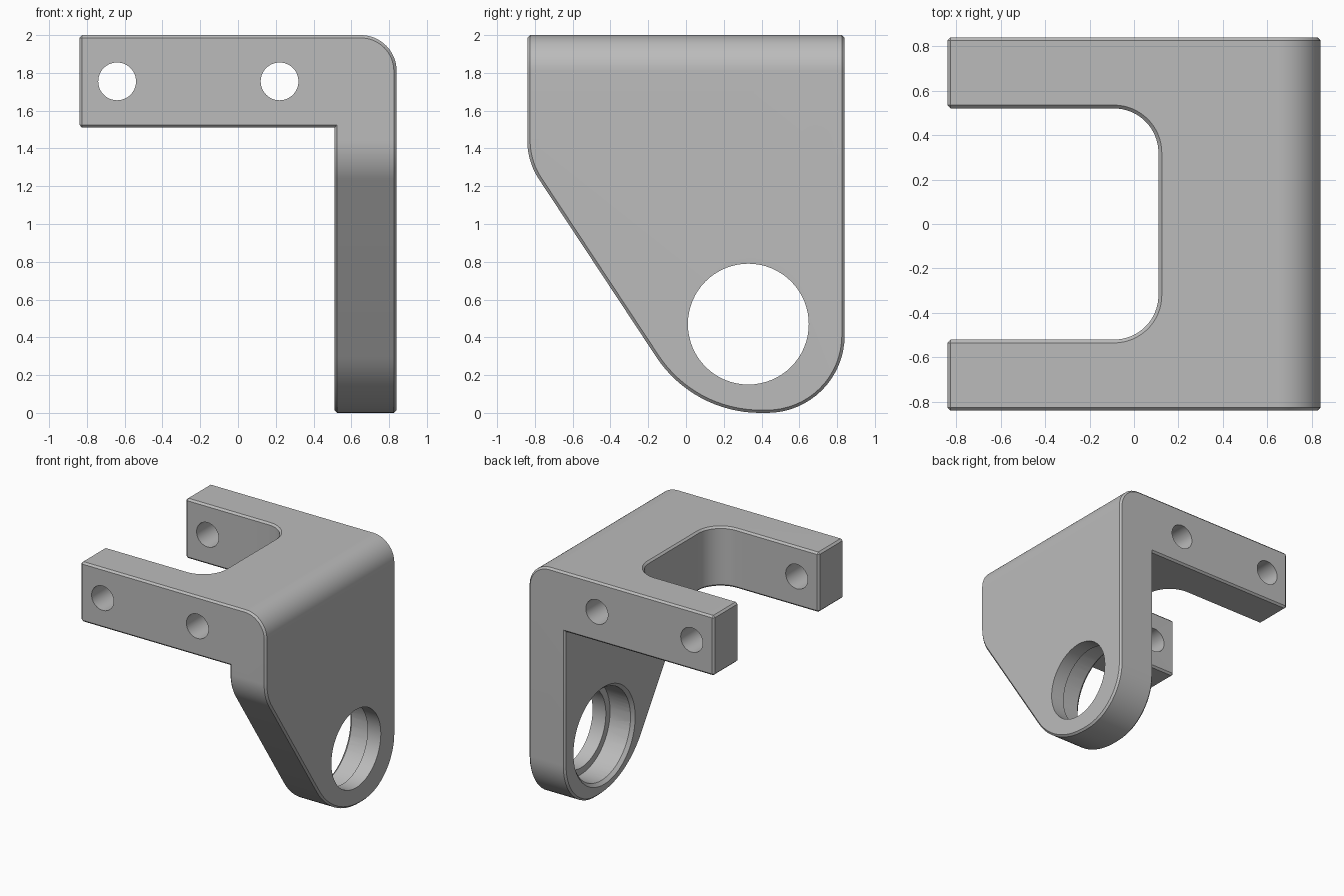
import bpy, bmesh, math
from mathutils import Vector, Matrix

if "Cube" in bpy.data.objects:
    bpy.data.objects.remove(bpy.data.objects["Cube"], do_unlink=True)

grey = bpy.data.materials.new("plain_grey")
grey.use_nodes = True
grey.diffuse_color = (0.5, 0.5, 0.5, 1)
grey.node_tree.nodes["Principled BSDF"].inputs["Base Color"].default_value = (0.5, 0.5, 0.5, 1)


def rounded(corners, steps=16):
    """Outline from (u, v, fillet radius) corners."""
    out = []
    n = len(corners)
    for i, (u, v, r) in enumerate(corners):
        p = Vector((u, v))
        if r == 0:
            out.append(p)
            continue
        a = (Vector(corners[i - 1][:2]) - p).normalized()
        b = (Vector(corners[(i + 1) % n][:2]) - p).normalized()
        half = a.angle(b) / 2
        centre = p + (a + b).normalized() * (r / math.sin(half))
        start = p + a * (r / math.tan(half)) - centre
        end = p + b * (r / math.tan(half)) - centre
        sweep = math.pi - 2 * half
        for k in range(steps + 1):
            t = k / steps
            out.append(centre + (start * math.sin((1 - t) * sweep)
                                 + end * math.sin(t * sweep)) / math.sin(sweep))
    return out


def to_object(name, bm):
    bmesh.ops.recalc_face_normals(bm, faces=bm.faces[:])
    mesh = bpy.data.meshes.new(name)
    bm.to_mesh(mesh)
    bm.free()
    mesh.materials.append(grey)
    obj = bpy.data.objects.new(name, mesh)
    bpy.context.collection.objects.link(obj)
    return obj


def prism(name, outline, place, lo, hi):
    """Extrude an outline; place(u, v, w) maps to space."""
    bm = bmesh.new()
    face = bm.faces.new([bm.verts.new(place(p.x, p.y, lo)) for p in outline])
    top = bmesh.ops.extrude_face_region(bm, geom=[face])["geom"]
    move = Vector(place(0, 0, hi)) - Vector(place(0, 0, lo))
    bmesh.ops.translate(bm, vec=move, verts=[g for g in top if isinstance(g, bmesh.types.BMVert)])
    return to_object(name, bm)


def round_cutter(name, start, end, r1, r2, sides=64):
    a, b = Vector(start), Vector(end)
    turn = (b - a).to_track_quat('Z', 'Y').to_matrix().to_4x4()
    bm = bmesh.new()
    bmesh.ops.create_cone(bm, cap_ends=True, segments=sides, radius1=r1, radius2=r2,
                          depth=(b - a).length, matrix=Matrix.Translation((a + b) / 2) @ turn)
    return to_object(name, bm)


def combine(obj, cutter, operation):
    cutter.hide_render = True
    mod = obj.modifiers.new("cut", 'BOOLEAN')
    mod.operation, mod.object, mod.solver = operation, cutter, 'EXACT'
    bpy.ops.object.select_all(action='DESELECT')
    bpy.context.view_layer.objects.active = obj
    obj.select_set(True)
    bpy.ops.object.modifier_apply(modifier=mod.name)
    bpy.data.objects.remove(cutter, do_unlink=True)


# L-shaped body with a rounded outer corner
body = prism("bracket", rounded([(-0.84, 1.51, 0), (-0.84, 2, 0), (0.84, 2, 0.19),
                                 (0.84, -0.3, 0), (0.51, -0.3, 0), (0.51, 1.51, 0)]),
             lambda u, v, w: (u, w, v), -1.1, 1.1)

# Tapered outline of the upright plate
outline = prism("plate_outline", rounded([(-0.84, 2.3, 0), (0.84, 2.3, 0), (0.84, 0, 0.41),
                                          (0.038, 0, 0.66), (-0.84, 1.33, 0.37)]),
                lambda u, v, w: (w, u, v), -1.1, 1.1)
combine(body, outline, 'INTERSECT')

# Slot between the two arms
slot = prism("slot", rounded([(-1.2, -0.52, 0), (0.11, -0.52, 0.2),
                              (0.11, 0.52, 0.2), (-1.2, 0.52, 0)]),
             lambda u, v, w: (u, v, w), 1.2, 2.3)
combine(body, slot, 'DIFFERENCE')

# Small chamfer on the outer edges
bm = bmesh.new()
bm.from_mesh(body.data)
bmesh.ops.remove_doubles(bm, verts=bm.verts[:], dist=0.0005)
bmesh.ops.dissolve_limit(bm, angle_limit=math.radians(0.5), verts=bm.verts[:], edges=bm.edges[:])
sharp = [e for e in bm.edges if len(e.link_faces) == 2 and e.is_convex
         and e.calc_face_angle() > math.radians(40)]
bmesh.ops.bevel(bm, geom=sharp, offset=0.015, offset_type='OFFSET', segments=1,
                affect='EDGES', profile=0.5, clamp_overlap=True)
bm.to_mesh(body.data)
bm.free()

# Bolt holes across both arms
for x in (-0.64, 0.22):
    combine(body, round_cutter("bolt_hole", (x, -1, 1.755), (x, 1, 1.755), 0.1, 0.1, 48), 'DIFFERENCE')

# Stepped bore in the upright plate: through hole, recess, lead-in
for x1, x2, r1, r2 in ((1, 0.3, 0.32, 0.32), (0.72, 0.3, 0.375, 0.375), (0.545, 0.5, 0.365, 0.41)):
    combine(body, round_cutter("bore", (x1, 0.33, 0.47), (x2, 0.33, 0.47), r1, r2), 'DIFFERENCE')

for poly in body.data.polygons:
    poly.material_index = 0
bpy.ops.object.select_all(action='DESELECT')
body.select_set(True)
bpy.context.view_layer.objects.active = body
bpy.ops.object.shade_smooth_by_angle(angle=math.radians(30))
